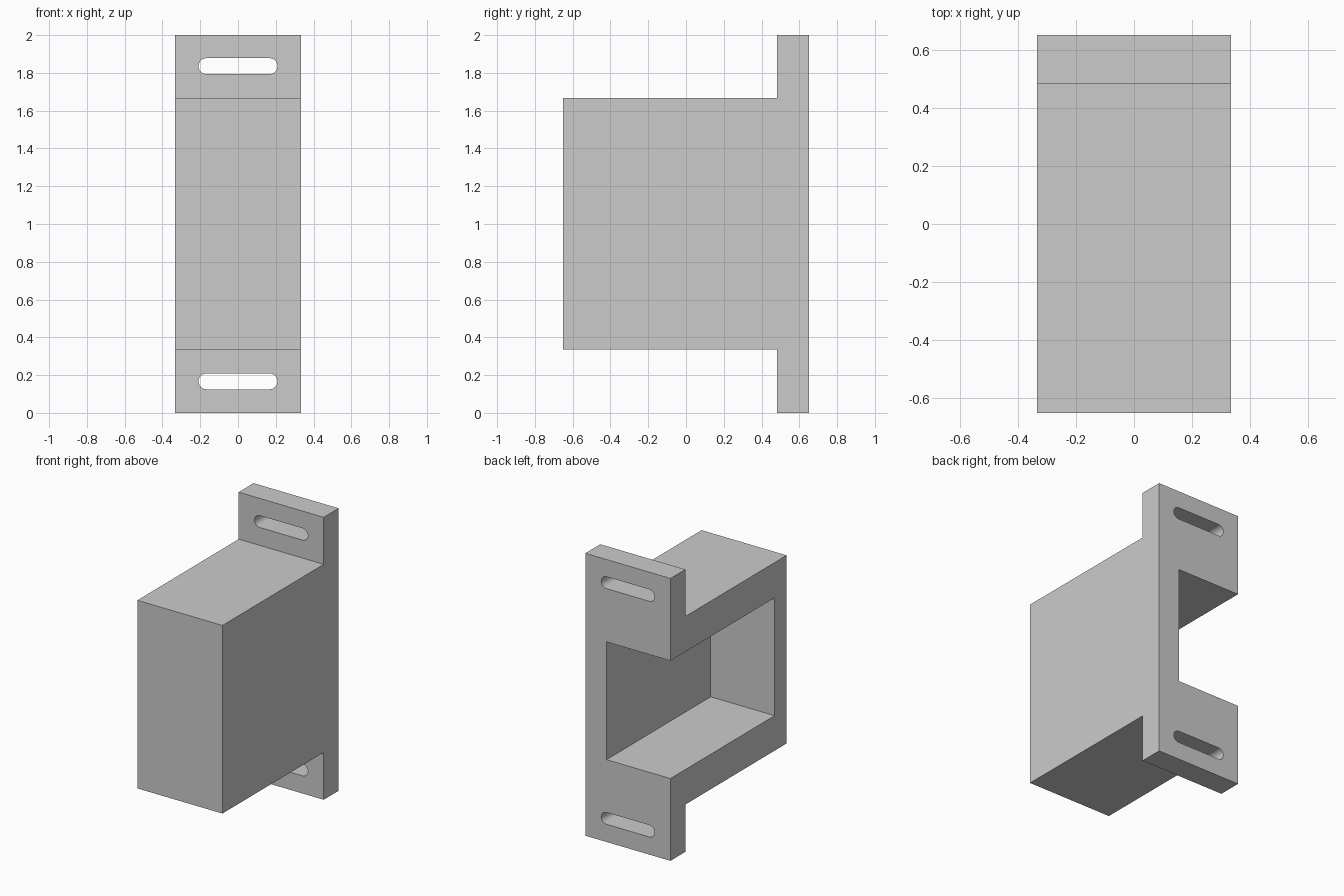
import bpy, bmesh
from math import sin, cos, pi, radians
from mathutils import Vector

if "Cube" in bpy.data.objects:
    bpy.data.objects.remove(bpy.data.objects["Cube"])


def prism(name, outline, direction):
    """Extrude a planar outline along a direction into a closed solid."""
    bm = bmesh.new()
    face = bm.faces.new([bm.verts.new(p) for p in outline])
    ext = bmesh.ops.extrude_face_region(bm, geom=[face], use_keep_orig=True)
    bmesh.ops.translate(bm, vec=Vector(direction),
                        verts=[v for v in ext["geom"] if isinstance(v, bmesh.types.BMVert)])
    bmesh.ops.recalc_face_normals(bm, faces=bm.faces)
    mesh = bpy.data.meshes.new(name)
    bm.to_mesh(mesh)
    bm.free()
    obj = bpy.data.objects.new(name, mesh)
    bpy.context.collection.objects.link(obj)
    return obj


def cut(target, cutter):
    cutter.hide_render = True
    mod = target.modifiers.new(cutter.name, "BOOLEAN")
    mod.operation, mod.solver, mod.object = "DIFFERENCE", "EXACT", cutter
    bpy.context.view_layer.objects.active = target
    bpy.ops.object.modifier_apply(modifier=mod.name)
    bpy.data.objects.remove(cutter)


W, BACK, PLATE = 0.333, 0.65, 0.483     # half width, back face, plate front
LOW, HIGH = 0.335, 1.667                # bottom and top of the box

# Box with mounting flanges: side profile extruded across the width
side = [(BACK, 0), (BACK, 2), (PLATE, 2), (PLATE, HIGH),
        (-BACK, HIGH), (-BACK, LOW), (PLATE, LOW), (PLATE, 0)]
bracket = prism("bracket_housing", [(-W, y, z) for y, z in side], (2 * W, 0, 0))

# Cavity open to the back and the left side
cavity = [(-0.515, 0.583), (1, 0.583), (1, 1.417), (-0.515, 1.417)]
cut(bracket, prism("cavity_cutter", [(-1, y, z) for y, z in cavity], (1.167, 0, 0)))

# Rounded slots through both flanges
HALF, R, N = 0.167, 0.042, 16
for z in (0.167, 1.836):
    slot = [(s * (HALF + R * sin(pi * i / N)), 0.4, z + s * R * cos(pi * i / N))
            for s in (1, -1) for i in range(N + 1)]
    cut(bracket, prism("slot_cutter", slot, (0, 0.4, 0)))

# Smooth slot ends, sharp edges elsewhere
bpy.ops.object.select_all(action="DESELECT")
bracket.select_set(True)
bpy.context.view_layer.objects.active = bracket
bpy.ops.object.shade_smooth_by_angle(angle=radians(30))
